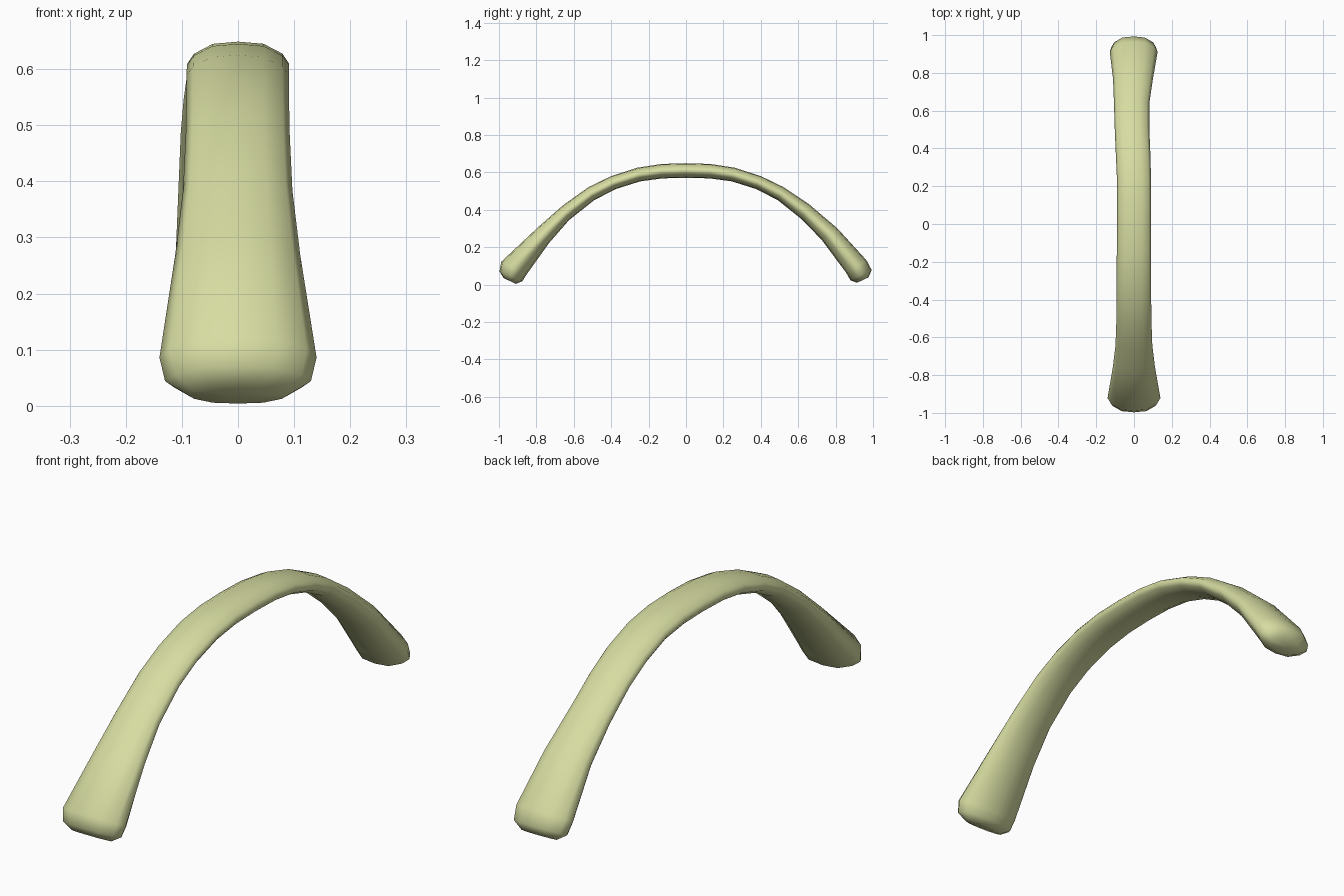
import bpy, bmesh

# Stations along the arch: outer y, outer z, inner y, inner z, left x, right x
STATIONS = [
    (-0.975, 0.035, -0.910, 0.004, -0.090, 0.090),
    (-0.997, 0.070, -0.875, 0.018, -0.130, 0.130),
    (-0.988, 0.122, -0.855, 0.050, -0.140, 0.140),
    (-0.785, 0.312, -0.730, 0.225, -0.112, 0.111),
    (-0.660, 0.422, -0.625, 0.345, -0.098, 0.097),
    (-0.520, 0.522, -0.490, 0.452, -0.093, 0.092),
    (-0.400, 0.580, -0.375, 0.511, -0.092, 0.091),
    (-0.260, 0.625, -0.245, 0.552, -0.092, 0.091),
    (-0.130, 0.645, -0.125, 0.568, -0.091, 0.091),
    (0.000, 0.649, 0.000, 0.571, -0.090, 0.091),
    (0.130, 0.645, 0.125, 0.568, -0.090, 0.091),
    (0.260, 0.625, 0.245, 0.552, -0.091, 0.090),
    (0.400, 0.580, 0.375, 0.511, -0.097, 0.086),
    (0.520, 0.522, 0.490, 0.452, -0.102, 0.081),
    (0.660, 0.428, 0.615, 0.352, -0.106, 0.081),
    (0.810, 0.300, 0.725, 0.240, -0.111, 0.100),
    (0.965, 0.130, 0.855, 0.065, -0.128, 0.125),
    (0.993, 0.078, 0.880, 0.022, -0.120, 0.116),
    (0.975, 0.038, 0.915, 0.010, -0.080, 0.078),
]

# Rounded strap cross-section: across, through thickness
QUARTER = [(0.0, 1.0), (0.5, 0.9), (0.87, 0.45), (1.0, 0.0)]
SECTION = (QUARTER + [(u, -v) for u, v in QUARTER[2::-1]]
           + [(-u, -v) for u, v in QUARTER[1:]]
           + [(-u, v) for u, v in QUARTER[2:0:-1]])


def ring(bm, station):
    oy, oz, iy, iz, left, right = station
    verts = []
    for u, v in SECTION:
        t = (1 + v) / 2
        x = (left + right) / 2 + u * (right - left) / 2
        verts.append(bm.verts.new((x, iy + (oy - iy) * t, iz + (oz - iz) * t)))
    return verts


# Arched handle lofted through the stations
bm = bmesh.new()
rings = [ring(bm, s) for s in STATIONS]
n = len(SECTION)
for a, b in zip(rings, rings[1:]):
    for i in range(n):
        j = (i + 1) % n
        bm.faces.new((a[i], a[j], b[j], b[i]))

# Slightly domed end caps
for r in (rings[0], rings[-1]):
    bmesh.ops.poke(bm, faces=[bm.faces.new(r)])
bmesh.ops.recalc_face_normals(bm, faces=bm.faces)
for f in bm.faces:
    f.smooth = True

mesh = bpy.data.meshes.new("arched_handle")
bm.to_mesh(mesh)
bm.free()
handle = bpy.data.objects.new("arched_handle", mesh)
bpy.context.collection.objects.link(handle)

mat = bpy.data.materials.new("pale_olive")
mat.diffuse_color = (0.68, 0.72, 0.36, 1)
mesh.materials.append(mat)
